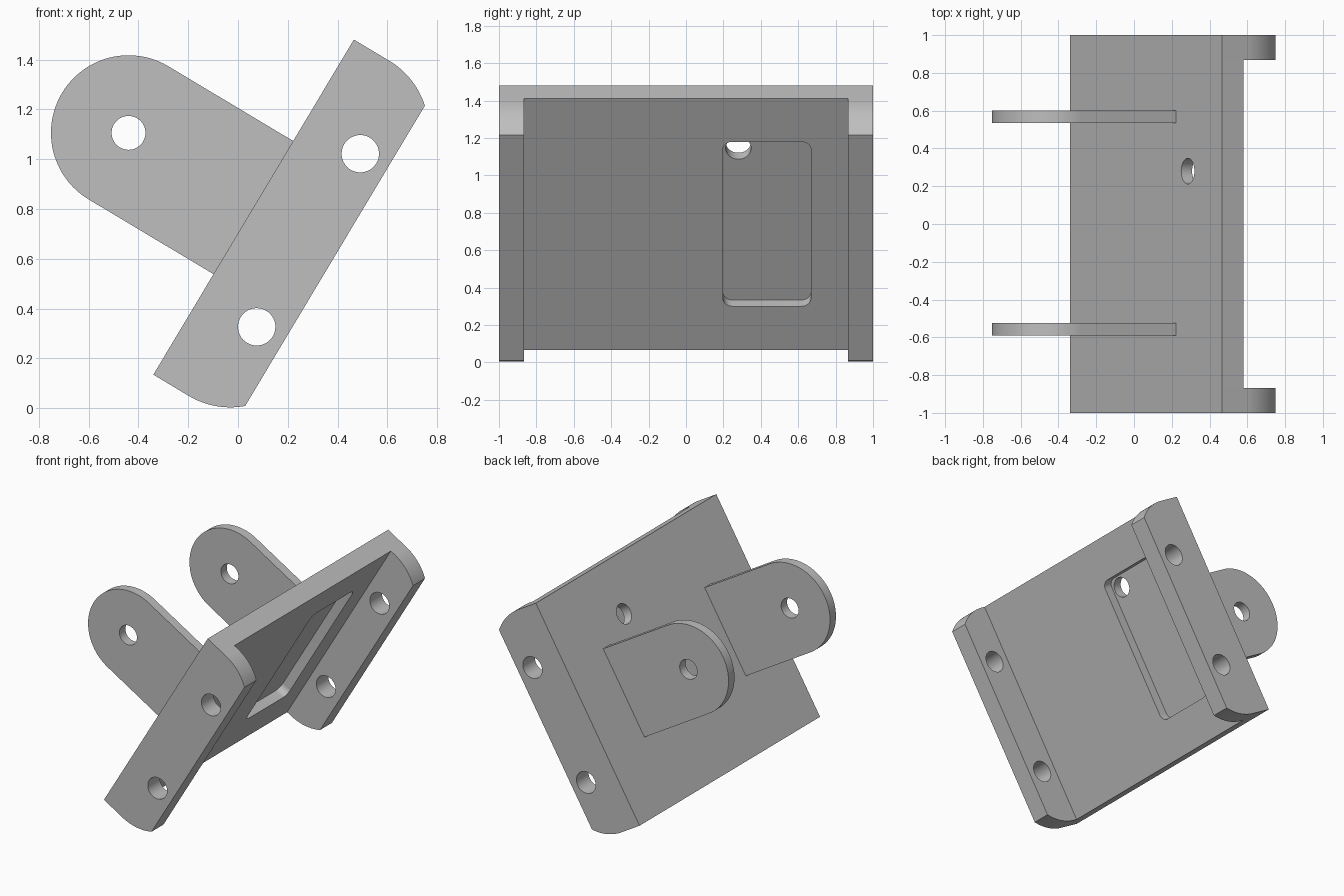
import bpy, bmesh
from math import sin, cos, pi, radians, asin
from mathutils import Matrix, Vector

if "Cube" in bpy.data.objects:
    bpy.data.objects.remove(bpy.data.objects["Cube"], do_unlink=True)

grey = bpy.data.materials.new("plain grey")
grey.use_nodes = True
colour = (0.52, 0.52, 0.52, 1)
grey.diffuse_color = colour
grey.node_tree.nodes["Principled BSDF"].inputs["Base Color"].default_value = colour

# Bracket frame: x runs up the slope, y across, z out of the rear face
TILT = Matrix.Translation((-0.34, 0, 0.135)) @ Matrix.Rotation(radians(-59.1), 4, 'Y')
LENGTH, DEPTH, WALL = 1.568, 0.381, 0.133


def arc(cx, cy, r, a0, a1, n=24):
    return [(cx + r * cos(a0 + (a1 - a0) * i / n),
             cy + r * sin(a0 + (a1 - a0) * i / n)) for i in range(n + 1)]


def circle(cx, cy, r):
    return arc(cx, cy, r, 0, 2 * pi, 48)[:-1]


def prism(name, outline, axis, lo, hi):
    """Extrude an outline along the bracket's y or z axis."""
    bm = bmesh.new()

    def place(a, b, t):
        return TILT @ Vector((a, t, b) if axis == 'y' else (a, b, t))
    face = bm.faces.new([bm.verts.new(place(a, b, lo)) for a, b in outline])
    new = bmesh.ops.extrude_face_region(bm, geom=[face])["geom"]
    shift = place(0, 0, hi) - place(0, 0, lo)
    bmesh.ops.translate(bm, vec=shift, verts=[v for v in new if isinstance(v, bmesh.types.BMVert)])
    bmesh.ops.recalc_face_normals(bm, faces=bm.faces)
    mesh = bpy.data.meshes.new(name)
    bm.to_mesh(mesh)
    bm.free()
    mesh.materials.append(grey)
    obj = bpy.data.objects.new(name, mesh)
    bpy.context.collection.objects.link(obj)
    return obj


def finish(obj, cutters):
    """Cut the openings, then smooth the curved walls."""
    bpy.ops.object.select_all(action='DESELECT')
    bpy.context.view_layer.objects.active = obj
    obj.select_set(True)
    for c in cutters:
        c.hide_render = True
        mod = obj.modifiers.new("opening", 'BOOLEAN')
        mod.operation, mod.solver, mod.object = 'DIFFERENCE', 'EXACT', c
        bpy.ops.object.modifier_apply(modifier=mod.name)
        bpy.data.objects.remove(c, do_unlink=True)
    bpy.ops.object.shade_smooth_by_angle(angle=radians(30))


# Side flanges: rounded outer corners and two holes each
R, START = 0.327, 0.165
sweep = asin((DEPTH - START) / R)
flange = [(0, 0)] + arc(R, -START, R, pi, pi + sweep) \
    + arc(LENGTH - R, -START, R, -sweep, 0) + [(LENGTH, 0)]
for name, lo, hi in (("front_flange", -1, WALL - 1), ("back_flange", 1 - WALL, 1)):
    holes = [prism("flange_hole", circle(u, -0.2575, 0.075), 'y', lo - 0.1, hi + 0.1)
             for u in (0.378, 1.188)]
    finish(prism(name, flange, 'y', lo, hi), holes)

# Base plate between the flanges, with a recessed pocket and a hole into it
half = 1 - WALL
plate = prism("base_plate", [(0, -half), (LENGTH, -half), (LENGTH, half), (0, half)],
              'z', -WALL, 0)
u0, u1, y0, y1, r = 0.272, 1.297, 0.197, 0.668, 0.05
pocket = []
for i, (u, y) in enumerate([(u1 - r, y1 - r), (u0 + r, y1 - r), (u0 + r, y0 + r), (u1 - r, y0 + r)]):
    pocket += arc(u, y, r, i * pi / 2, (i + 1) * pi / 2, 8)
finish(plate, [prism("pocket", pocket, 'z', -0.3, -0.067),
               prism("plate_hole", circle(1.217, 0.28, 0.068), 'z', -0.3, 0.1)])

# Two round-ended lugs on the rear face
MID, LUG_R, REACH = 0.782, 0.3115, 0.584
lug = [(MID + LUG_R, 0)] + arc(MID, REACH, LUG_R, 0, pi, 48) + [(MID - LUG_R, 0)]
for name, lo, hi in (("front_lug", -0.589, -0.523), ("back_lug", 0.535, 0.601)):
    finish(prism(name, lug, 'y', lo, hi),
           [prism("lug_hole", circle(MID, REACH, 0.068), 'y', lo - 0.1, hi + 0.1)])
